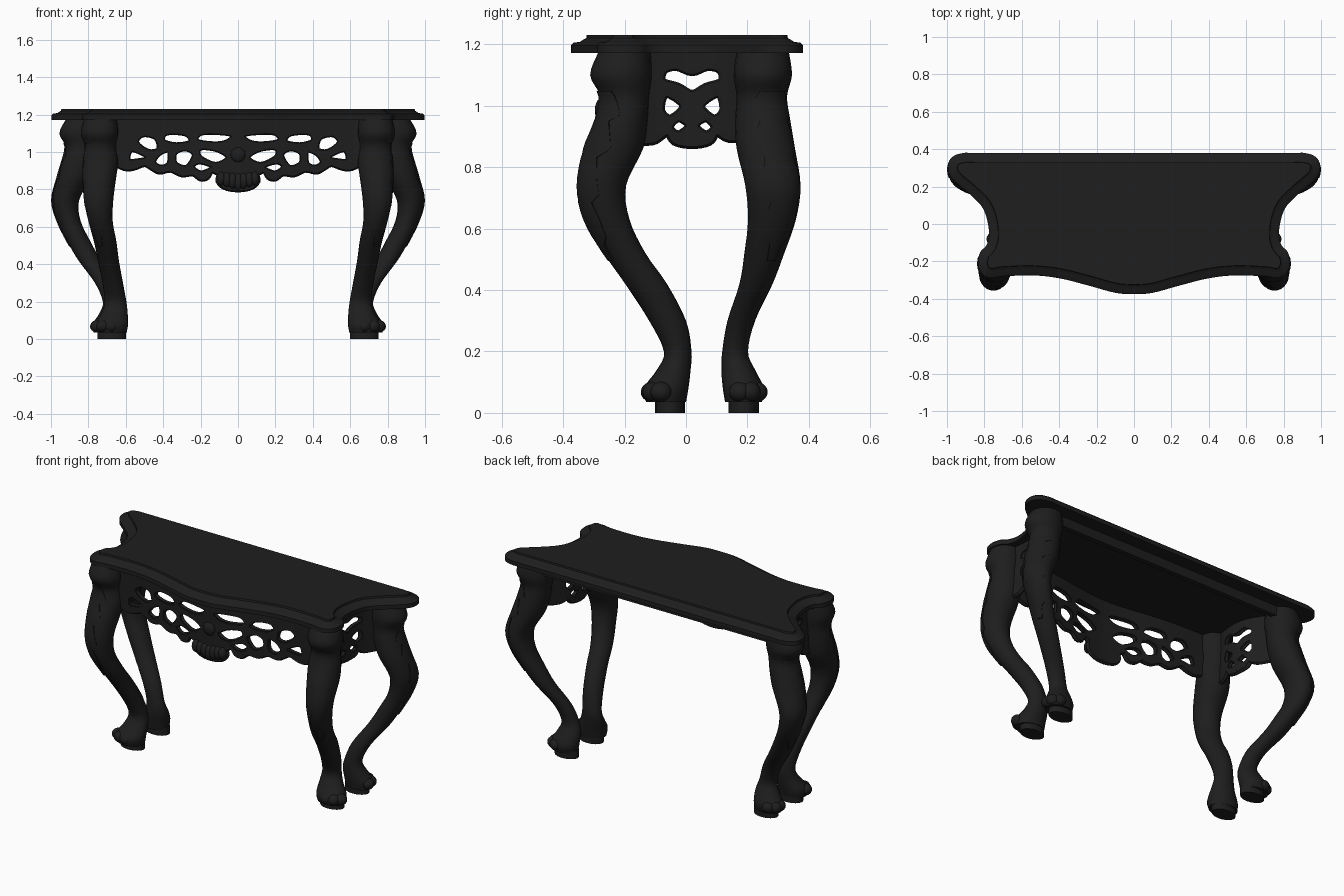
import bpy, bmesh, math
from mathutils import Vector

if "Cube" in bpy.data.objects:
    bpy.data.objects.remove(bpy.data.objects["Cube"])

mat = bpy.data.materials.new("black lacquer")
mat.diffuse_color = (0.013, 0.013, 0.013, 1)
mat.use_nodes = True
mat.node_tree.nodes["Principled BSDF"].inputs["Base Color"].default_value = mat.diffuse_color


def smooth(pts, n=4, closed=True):
    """Catmull-Rom interpolation of tuples of any size."""
    out, k = [], len(pts)
    for i in range(k if closed else k - 1):
        p = [pts[(i + j) % k] if closed else pts[min(max(i + j, 0), k - 1)] for j in (-1, 0, 1, 2)]
        for s in range(n):
            t = s / n
            out.append(tuple(0.5 * (2 * b + (c - a) * t + (2 * a - 5 * b + 4 * c - d) * t * t
                                    + (3 * b - a - 3 * c + d) * t ** 3) for a, b, c, d in zip(*p)))
    if not closed:
        out.append(tuple(pts[-1]))
    return out


def finish(name, bm):
    bmesh.ops.recalc_face_normals(bm, faces=bm.faces)
    me = bpy.data.meshes.new(name)
    bm.to_mesh(me)
    bm.free()
    me.materials.append(mat)
    ob = bpy.data.objects.new(name, me)
    bpy.context.collection.objects.link(ob)
    return ob


def loft(name, rings):
    bm = bmesh.new()
    vs = [[bm.verts.new(p) for p in r] for r in rings]
    n = len(rings[0])
    for a, b in zip(vs, vs[1:]):
        for i in range(n):
            bm.faces.new((a[i], a[(i + 1) % n], b[(i + 1) % n], b[i]))
    bm.faces.new(vs[0])
    bm.faces.new(vs[-1])
    bmesh.ops.remove_doubles(bm, verts=bm.verts, dist=1e-5)
    return finish(name, bm)


def blob(name, c, size):
    bm = bmesh.new()
    bmesh.ops.create_uvsphere(bm, u_segments=16, v_segments=10, radius=1)
    for v in bm.verts:
        v.co = Vector((v.co.x * size[0] + c[0], v.co.y * size[1] + c[1], v.co.z * size[2] + c[2]))
    return finish(name, bm)


def curve_mesh(name, loops, flat, depth, place, closed=True):
    """Flat filled panel with holes, or round tubes, bent into place."""
    cu = bpy.data.curves.new(name, 'CURVE')
    cu.dimensions = '2D' if flat else '3D'
    if flat:
        cu.fill_mode = 'BOTH'
        cu.extrude = depth
    else:
        cu.fill_mode = 'FULL'
        cu.bevel_depth = depth
        cu.bevel_resolution = 1
    for lp in loops:
        sp = cu.splines.new('POLY')
        sp.points.add(len(lp) - 1)
        for q, p in zip(sp.points, lp):
            q.co = (p[0], p[1], 0, 1)
        sp.use_cyclic_u = closed
    tmp = bpy.data.objects.new(name + "_tmp", cu)
    bpy.context.collection.objects.link(tmp)
    dg = bpy.context.evaluated_depsgraph_get()
    me = bpy.data.meshes.new_from_object(tmp.evaluated_get(dg))
    bpy.data.objects.remove(tmp)
    bm = bmesh.new()
    bm.from_mesh(me)
    bmesh.ops.remove_doubles(bm, verts=bm.verts, dist=1e-5)
    if flat:  # slice upright so the panel bends cleanly
        for i in range(-17, 18):
            bmesh.ops.bisect_plane(bm, geom=bm.verts[:] + bm.edges[:] + bm.faces[:], dist=1e-5,
                                   plane_co=(i * .041 + .0007, 0, 0), plane_no=(1, 0, 0))
    for v in bm.verts:
        v.co = place(*v.co)
    return finish(name, bm)


def pierced_panel(name, bottom, top, holes, place):
    edge = smooth(bottom, 4, False)
    holes = [smooth(h) for h in holes]
    curve_mesh(name, [edge + top] + holes, True, 0.014, place)
    curve_mesh(name + "_scroll_rims", holes, False, 0.012, place)
    curve_mesh(name + "_lower_rim", [edge], False, 0.016, place, False)


# table top: one serpentine outline, stepped moulding
half = [(.45, .38), (.84, .38), (.91, .38), (.97, .36), (.996, .31), (.975, .245), (.89, .17), (.815, .095),
        (.785, .02), (.775, -.06), (.79, -.115), (.822, -.15), (.835, -.21), (.815, -.265), (.765, -.29),
        (.70, -.28), (.54, -.275), (.4, -.29), (.24, -.33), (.1, -.368)]
outline = smooth(half + [(0, -.375)] + [(-x, y) for x, y in reversed(half)])


def inset(d):
    """Offset the outline inward, collapsing points that would cross over."""
    pts, n = [], len(outline)
    for i, (x, y) in enumerate(outline):
        a, b = outline[i - 1], outline[(i + 1) % n]
        tx, ty = b[0] - a[0], b[1] - a[1]
        m = math.hypot(tx, ty)
        p = (x + d * ty / m, y - d * tx / m)
        if pts and min(math.dist(p, q) for q in outline) < d * .93:
            p = pts[-1]
        pts.append(p)
    return pts


loft("table_top", [[(x, y, z) for x, y in inset(d)] for z, d in
     ((1.172, 0), (1.197, 0), (1.205, .008), (1.208, .03), (1.216, .042), (1.220, .05), (1.231, .052))])

# legs: rows of z, centre x, centre y, radius x, radius y
front_rows = [(1.175, .735, -.2, .09, .085), (1.10, .74, -.212, .10, .1), (1.03, .735, -.2, .085, .08),
              (.95, .735, -.21, .095, .085), (.86, .742, -.235, .09, .095), (.74, .745, -.273, .078, .078),
              (.63, .735, -.257, .065, .073), (.52, .71, -.2, .06, .068), (.42, .693, -.13, .056, .068),
              (.30, .67, -.06, .055, .06), (.20, .655, -.027, .058, .045), (.14, .66, -.04, .07, .055),
              (.08, .678, -.065, .09, .073), (.035, .68, -.065, .085, .065)]
back_rows = [(1.175, .83, .25, .09, .085), (1.10, .845, .25, .11, .095), (1.03, .835, .247, .088, .082),
             (.95, .85, .25, .09, .09), (.86, .877, .26, .09, .095), (.74, .922, .283, .072, .09),
             (.63, .903, .28, .062, .078), (.52, .85, .255, .062, .065), (.42, .793, .228, .06, .054),
             (.30, .71, .18, .055, .045), (.20, .67, .16, .053, .042), (.14, .67, .17, .07, .055),
             (.08, .688, .187, .088, .067), (.035, .69, .187, .082, .06)]


def on_leg(row, s, ang, k):
    z, cx, cy, rx, ry = row
    return (s * (cx + (rx + k) * math.cos(ang)), cy + (ry + k) * math.sin(ang), z)


def leg(name, rows, s, out, foot_y):
    rows = smooth(rows, 4, False)
    loft(name, [[on_leg(r, s, i * math.tau / 20, 0) for i in range(20)] for r in rows])
    # carved leaf laid over the knee, with a jagged edge
    rings = []
    for i, r in enumerate(q for q in rows if .48 < q[0] < 1.06):
        w = (.55 + .4 * ((i % 5) / 4)) * min(1, (r[0] - .44) * 5)
        angs = [out + w * j / 4 for j in range(-4, 5)]
        rings.append([on_leg(r, s, a, .003 + .004 * math.cos((a - out) * 2)) for a in angs]
                     + [on_leg(r, s, a, -.012) for a in reversed(angs)])
    loft(name + "_leaf", rings)
    # paw toes and foot block
    for j in (-1, 0, 1):
        a = out + j * .7
        blob(name + "_toe", (s * (.69 + .066 * math.cos(a)), rows[-1][2] + .047 * math.sin(a), .068),
             (.037, .036, .033))
    ring = [(.675 + .075 * math.cos(i * math.tau / 16), foot_y + .049 * math.sin(i * math.tau / 16)) for i in range(16)]
    loft(name + "_foot_block", [[(s * x, y, z) for x, y in ring] for z in (0, .05)])


for s, side in ((1, "right"), (-1, "left")):
    leg("front_leg_" + side, front_rows, s, -1.05, -.052)
    leg("back_leg_" + side, back_rows, s, .45, .188)

# front apron: pierced scrollwork on a bowed surface
bow = lambda x: -.205 - .06 * math.exp(-(x / .32) ** 2)
low = [(.07, .812), (.105, .845), (.10, .88), (.14, .90), (.165, .865), (.20, .858), (.24, .885), (.30, .88),
       (.36, .905), (.42, .895), (.46, .915), (.50, .935), (.56, .915), (.61, .915), (.68, .95)]
f_holes = [[(.03, 1.09), (.12, 1.103), (.2, 1.098), (.22, 1.06), (.13, 1.045), (.06, 1.055)],
           [(.055, .97), (.11, 1.01), (.2, 1.02), (.205, .975), (.12, .935)],
           [(.135, .92), (.2, .945), (.24, .93), (.23, .905), (.19, .89)],
           [(.235, .985), (.28, 1.015), (.335, .995), (.335, .94), (.275, .92)],
           [(.255, 1.055), (.28, 1.095), (.38, 1.1), (.4, 1.06), (.33, 1.04)],
           [(.425, 1.015), (.44, 1.075), (.51, 1.09), (.54, 1.05), (.48, 1.005)],
           [(.37, .94), (.37, 1.005), (.42, .99), (.45, .945), (.41, .92)],
           [(.49, .965), (.5, .985), (.57, 1.01), (.585, .955), (.53, .955)]]
f_top = [(x / 100, 1.175) for x in range(68, -69, -8)]
pierced_panel("front_apron", [(-x, z) for x, z in reversed(low)] + [(0, .80)] + low, f_top,
              f_holes + [[(-x, z) for x, z in h] for h in f_holes],
              lambda u, v, w: (u, bow(u) - w, v))
# centre shell and diamond boss
for i in range(-3, 4):
    blob("shell_lobe", (i * .03, bow(0) - .012, .84 + .006 * abs(i)), (.024, .025, .046 - .003 * abs(i)))
blob("diamond_boss", (0, bow(0) - .01, .985), (.04, .022, .04))

# side aprons: heart opening above leaf openings
s_low = [(-.18, .88), (-.13, .885), (-.10, .89), (-.06, .915), (-.035, .885), (.02, .875), (.075, .885),
         (.10, .915), (.14, .895), (.21, .90)]
s_holes = [[(-.075, 1.08), (-.07, 1.115), (-.03, 1.125), (.02, 1.108), (.07, 1.125), (.11, 1.115),
            (.115, 1.08), (.065, 1.063), (.02, 1.04), (-.025, 1.063)]]
for m in (1, -1):
    s_holes += [[(.02 + m * x, z) for x, z in h] for h in
                ([(.03, 1.0), (.085, 1.037), (.1, .985), (.07, .96)],
                 [(.012, .935), (.045, .958), (.072, .93), (.045, .908)])]
s_top = [(y / 100, 1.175) for y in range(21, -19, -3)]
for s, side in ((1, "right"), (-1, "left")):
    pierced_panel("side_apron_" + side, s_low, s_top, s_holes,
                  lambda u, v, w: (s * (.715 + (2.2 if u > 0 else .8) * u * u + w), u, v))

# back rail under the top
loft("back_rail", [[(x, y, z) for y, z in ((.27, 1.115), (.3, 1.115), (.3, 1.175), (.27, 1.175))] for x in (-.82, .82)])

# smooth shading with sharp edges kept
for ob in bpy.context.scene.objects:
    ob.select_set(True)
    bpy.context.view_layer.objects.active = ob
bpy.ops.object.shade_smooth_by_angle(angle=math.radians(40))
